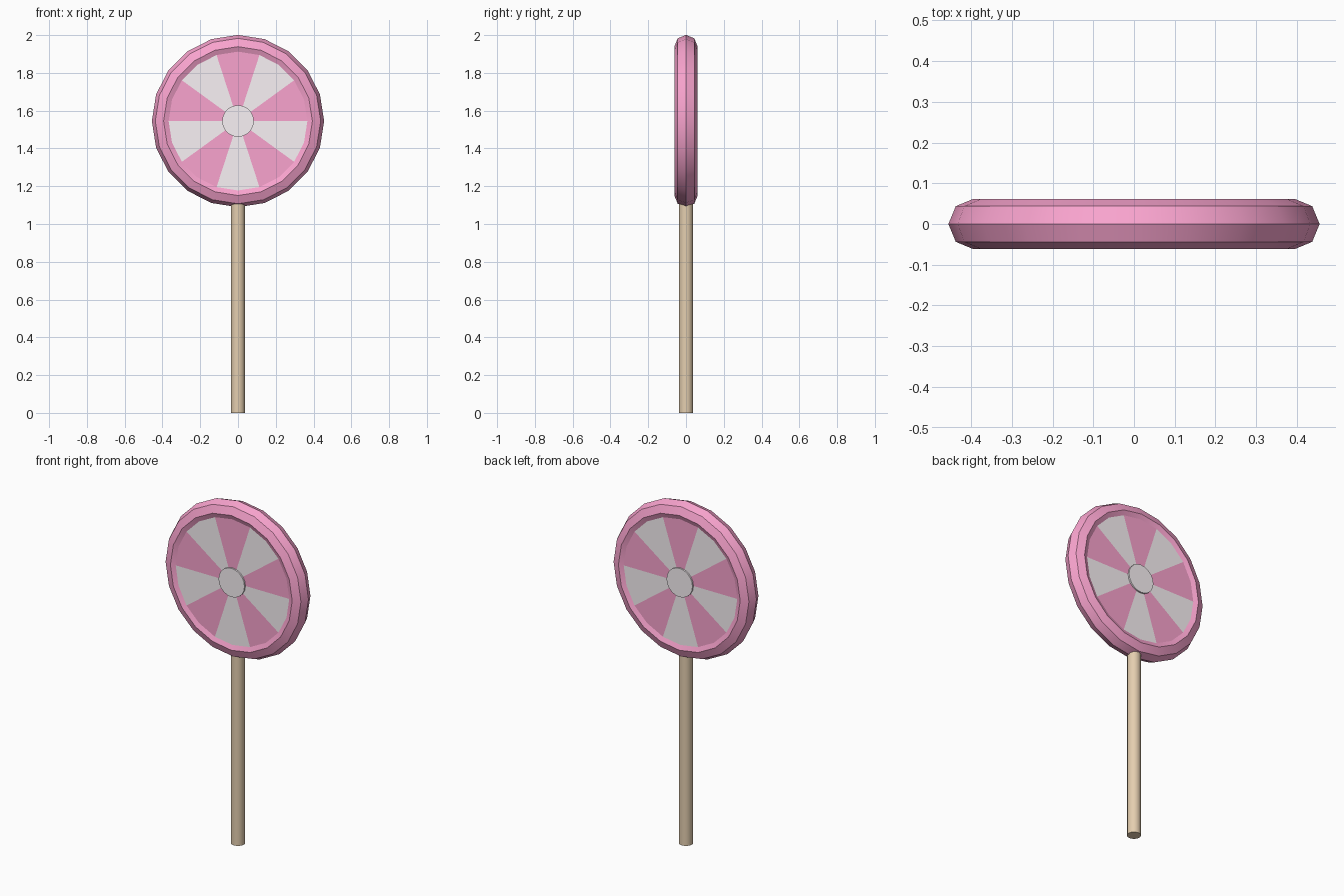
import bpy
from math import radians, atan2, pi

if "Cube" in bpy.data.objects:
    bpy.data.objects.remove(bpy.data.objects["Cube"])

CENTRE = (0, 0, 1.545)
FACING = (radians(90), 0, 0)


def material(name, rgb):
    m = bpy.data.materials.new(name)
    m.diffuse_color = (*rgb, 1)
    m.use_nodes = True
    m.node_tree.nodes["Principled BSDF"].inputs["Base Color"].default_value = m.diffuse_color
    return m


def finish(name, *mats, angle=30):
    ob = bpy.context.object
    ob.name = name
    for m in mats:
        ob.data.materials.append(m)
    bpy.ops.object.transform_apply(location=False, rotation=True, scale=False)
    bpy.ops.object.shade_smooth_by_angle(angle=radians(angle))
    return ob


pink = material("pink", (0.95, 0.37, 0.62))
white = material("white", (0.95, 0.89, 0.92))
wood = material("wood", (0.78, 0.62, 0.43))

# Stick, running up into the rim
bpy.ops.mesh.primitive_cylinder_add(vertices=10, radius=0.038, depth=1.16, location=(0, 0, 0.58))
finish("stick", wood, angle=40)

# Candy rim
bpy.ops.mesh.primitive_torus_add(major_segments=20, minor_segments=8, major_radius=0.394,
                                 minor_radius=0.062, location=CENTRE, rotation=FACING)
finish("rim", pink)

# Disc with ten alternating wedges on both faces
bpy.ops.mesh.primitive_cylinder_add(vertices=20, radius=0.39, depth=0.102, end_fill_type='TRIFAN',
                                    location=CENTRE, rotation=FACING)
disc = finish("striped_disc", pink, white)
for p in disc.data.polygons:
    a = atan2(p.center.z, p.center.x) % (2 * pi)
    p.material_index = int(a / radians(36)) % 2

# Centre button showing on both faces
bpy.ops.mesh.primitive_cylinder_add(vertices=20, radius=0.084, depth=0.12,
                                    location=CENTRE, rotation=FACING)
finish("centre_button", white)
